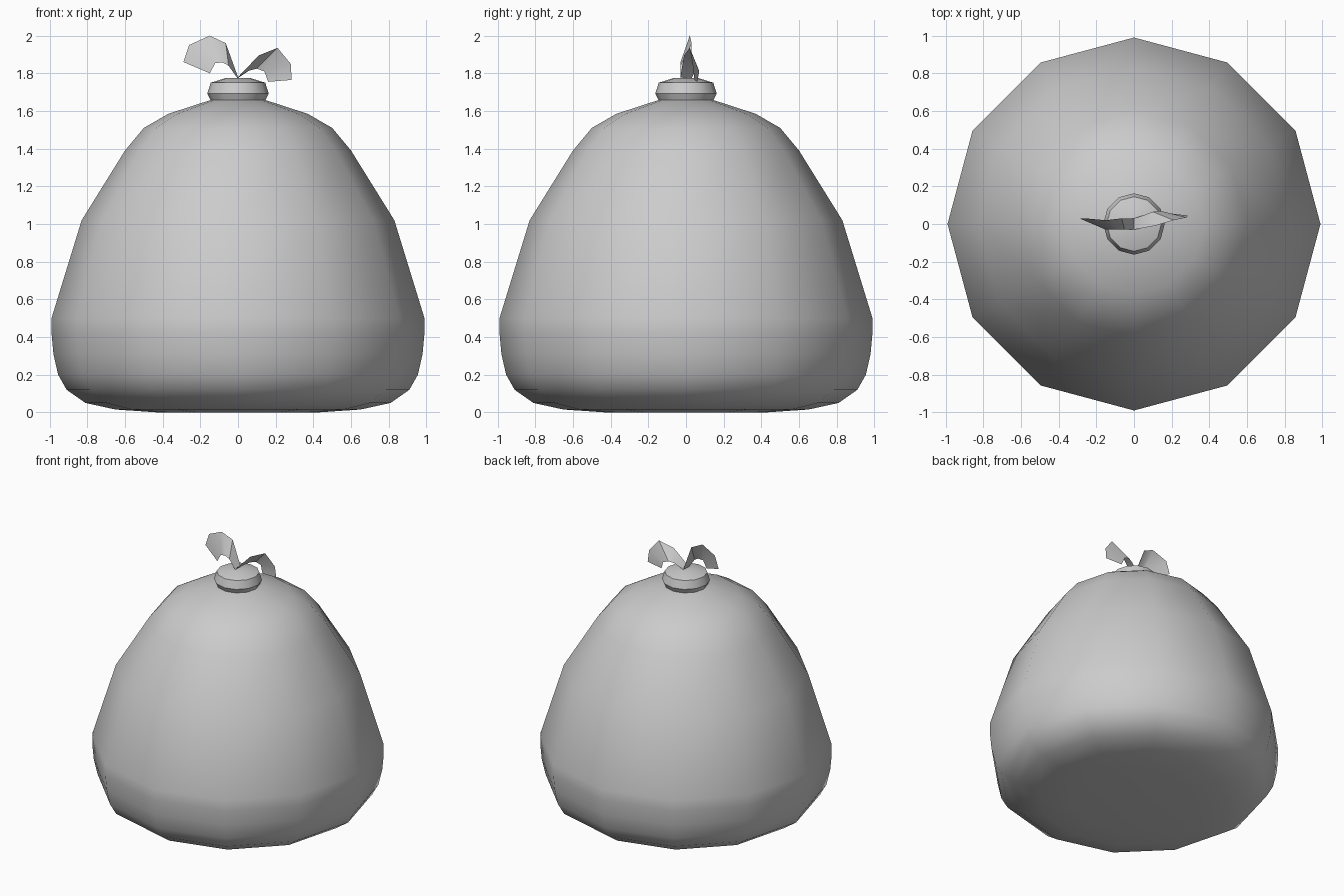
import bpy
import math

if "Cube" in bpy.data.objects:
    bpy.data.objects.remove(bpy.data.objects["Cube"])


def make_object(name, verts, faces, angle=180):
    mesh = bpy.data.meshes.new(name)
    mesh.from_pydata(verts, [], faces)
    obj = bpy.data.objects.new(name, mesh)
    bpy.context.collection.objects.link(obj)
    bpy.ops.object.select_all(action='DESELECT')
    obj.select_set(True)
    bpy.context.view_layer.objects.active = obj
    bpy.ops.object.shade_smooth_by_angle(angle=math.radians(angle))
    return obj


def lathe(name, profile, sides=12, angle=180):
    """Spin a bottom-to-top (radius, z) profile and cap both ends."""
    verts = [(r * math.cos(math.tau * i / sides), r * math.sin(math.tau * i / sides), z)
             for r, z in profile for i in range(sides)]
    faces = []
    for k in range(len(profile) - 1):
        for i in range(sides):
            j = (i + 1) % sides
            a, b = k * sides, (k + 1) * sides
            faces.append((a + i, a + j, b + j, b + i))
    faces.append(tuple(reversed(range(sides))))
    top = (len(profile) - 1) * sides
    faces.append(tuple(range(top, top + sides)))
    return make_object(name, verts, faces, angle)


def leaf(name, upper, lower):
    """Strip of plastic between an upper and a lower edge."""
    n = len(upper)
    faces = [(i, i + 1, n + i + 1, n + i) for i in range(n - 1)]
    return make_object(name, upper + lower, faces, 30)


# Slumped sack body
lathe("bag_body", [(0.43, 0.0), (0.65, 0.015), (0.81, 0.05), (0.91, 0.12),
                   (0.955, 0.2), (0.98, 0.31), (0.99, 0.42), (0.99, 0.5),
                   (0.83, 1.02), (0.6, 1.39), (0.5, 1.51), (0.37, 1.585),
                   (0.14, 1.66)])

# Tied neck
lathe("neck_knot", [(0.145, 1.655), (0.163, 1.692), (0.145, 1.75), (0.065, 1.775)], angle=40)

# Loose ends above the knot
leaf("left_end",
     [(0, .03, 1.78), (-.065, .03, 1.96), (-.15, .02, 2.0), (-.26, .03, 1.95), (-.29, .03, 1.86)],
     [(0, -.03, 1.77), (-.05, -.03, 1.84), (-.08, -.03, 1.857), (-.12, -.03, 1.855), (-.15, -.03, 1.80)])
leaf("right_end",
     [(0, -.03, 1.78), (.11, -.01, 1.895), (.21, .02, 1.935), (.28, .035, 1.85), (.285, .045, 1.765)],
     [(0, .03, 1.775), (.06, .05, 1.815), (.10, .065, 1.825), (.14, .07, 1.81), (.16, .06, 1.755)])
